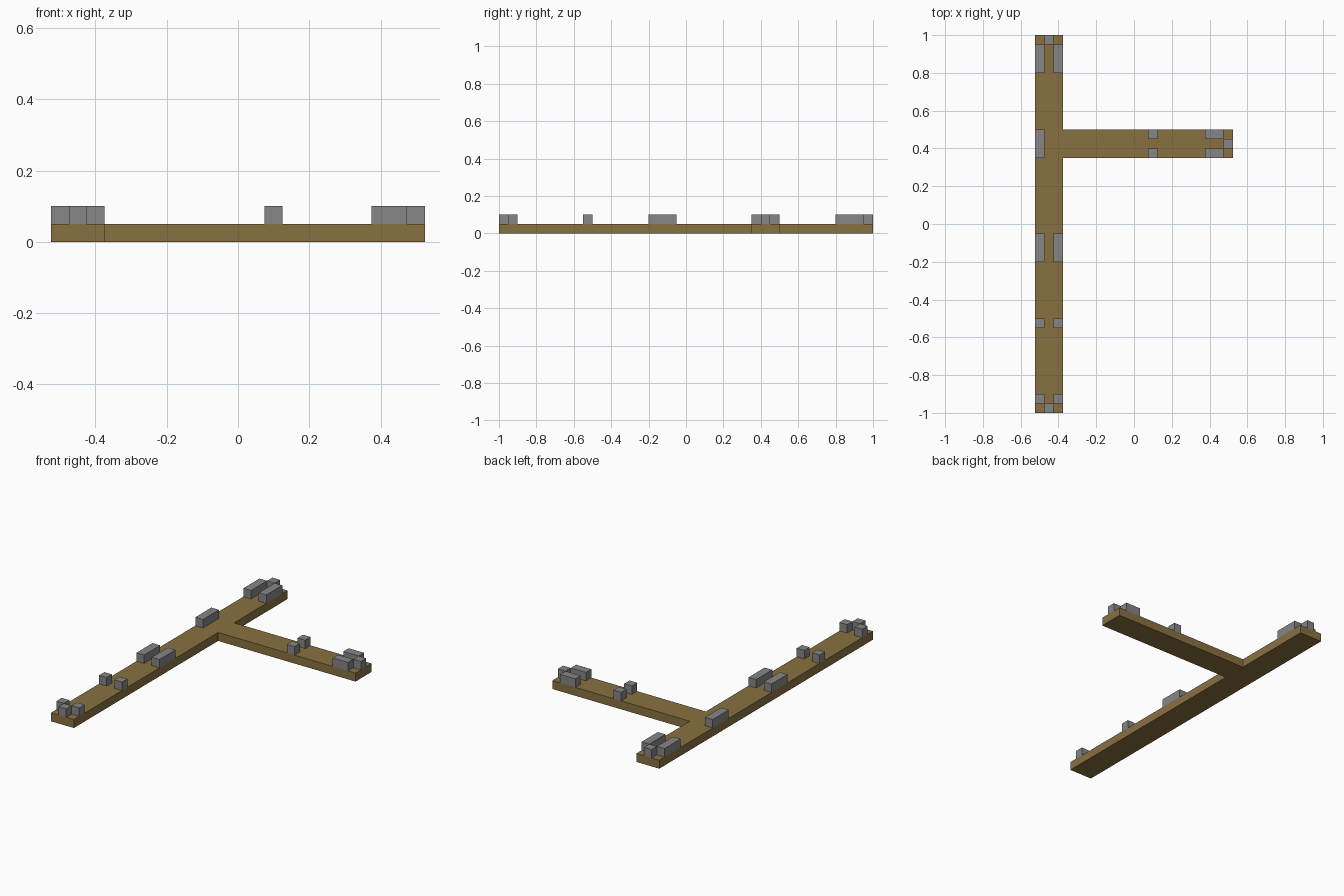
import bpy
import bmesh

cube = bpy.data.objects.get("Cube")
if cube:
    bpy.data.objects.remove(cube, do_unlink=True)

U = 0.05                      # side of one square block
STEM_X = (-0.525, -0.475, -0.425)   # left, middle and right columns of the walkway
BRANCH_Y = (0.35, 0.40, 0.45)       # front, middle and back rows of the branch


def make_material(name, rgb):
    mat = bpy.data.materials.new(name)
    mat.use_nodes = True
    color = (*rgb, 1.0)
    mat.diffuse_color = color
    bsdf = mat.node_tree.nodes["Principled BSDF"]
    bsdf.inputs["Base Color"].default_value = color
    bsdf.inputs["Roughness"].default_value = 0.9
    return mat


def extrude_outline(name, points, bottom, height, mat):
    """Flat outline raised into a solid."""
    bm = bmesh.new()
    face = bm.faces.new([bm.verts.new((x, y, bottom)) for x, y in points])
    raised = bmesh.ops.extrude_face_region(bm, geom=[face], use_keep_orig=True)
    top = [v for v in raised["geom"] if isinstance(v, bmesh.types.BMVert)]
    bmesh.ops.translate(bm, verts=top, vec=(0, 0, height))
    bmesh.ops.recalc_face_normals(bm, faces=bm.faces)
    mesh = bpy.data.meshes.new(name)
    bm.to_mesh(mesh)
    bm.free()
    mesh.materials.append(mat)
    obj = bpy.data.objects.new(name, mesh)
    bpy.context.collection.objects.link(obj)
    return obj


def block(name, x, y, dx=U, dy=U):
    corners = [(x, y), (x + dx, y), (x + dx, y + dy), (x, y + dy)]
    return extrude_outline(name, corners, U, U, stone)


wood = make_material("brown wood", (0.25, 0.165, 0.053))
stone = make_material("grey stone", (0.24, 0.24, 0.24))

# Walkway floor with its side branch
floor = [(-0.525, -1), (-0.375, -1), (-0.375, 0.35), (0.525, 0.35),
         (0.525, 0.5), (-0.375, 0.5), (-0.375, 1), (-0.525, 1)]
extrude_outline("floor", floor, 0, U, wood)

# Paired blocks along the long walkway
left, middle, right = STEM_X
for part, y, length in (("front_end", -0.95, U), ("front_post", -0.55, U),
                        ("centre_wall", -0.2, 3 * U), ("back_wall", 0.8, 3 * U)):
    for side, x in (("right", left), ("left", right)):
        block(f"{part}_{side}", x, y, dy=length)

# End stops and the wall facing the branch
block("front_end_stop", middle, -1)
block("back_end_stop", middle, 0.95)
block("junction_wall", left, 0.35, dy=3 * U)

# Paired blocks and end stop on the branch
front, centre, back = BRANCH_Y
for part, x, length in (("branch_post", 0.075, U), ("branch_wall", 0.375, 2 * U)):
    for side, y in (("front", front), ("back", back)):
        block(f"{part}_{side}", x, y, dx=length)
block("branch_end_stop", 0.475, centre)
